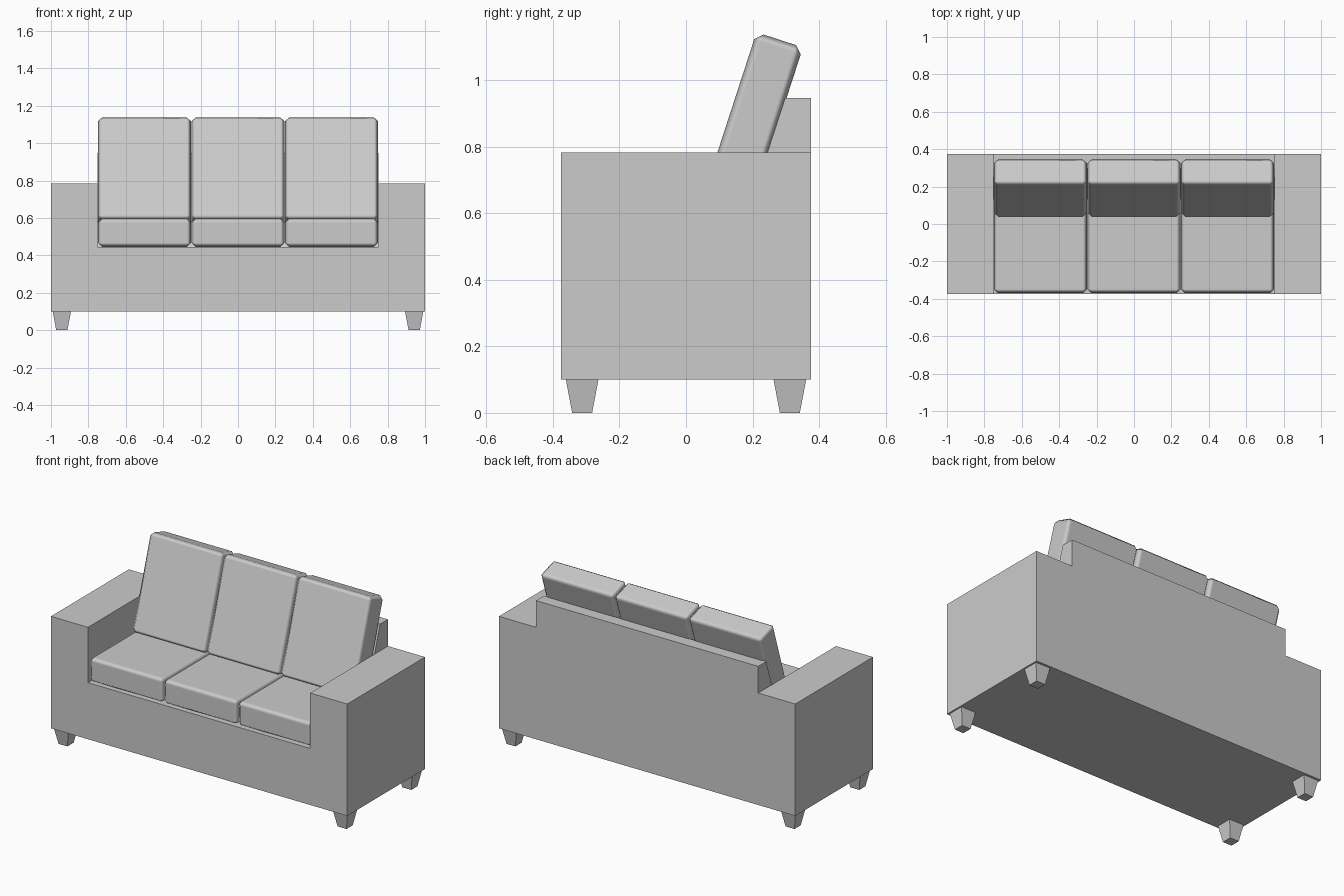
import bpy, bmesh, math
from mathutils import Matrix, Vector

if "Cube" in bpy.data.objects:
    bpy.data.objects.remove(bpy.data.objects["Cube"])

TILT = math.radians(18)


def add_object(name, bm):
    bmesh.ops.recalc_face_normals(bm, faces=bm.faces[:])
    mesh = bpy.data.meshes.new(name)
    bm.to_mesh(mesh)
    bm.free()
    obj = bpy.data.objects.new(name, mesh)
    bpy.context.collection.objects.link(obj)
    return obj


def prism(name, points, sweep):
    """Extrude a closed 3D outline along a vector."""
    bm = bmesh.new()
    face = bm.faces.new([bm.verts.new(p) for p in points])
    out = bmesh.ops.extrude_face_region(bm, geom=[face])
    moved = [v for v in out["geom"] if isinstance(v, bmesh.types.BMVert)]
    bmesh.ops.translate(bm, vec=Vector(sweep), verts=moved)
    return add_object(name, bm)


def cushion(name, size, center, tilt=0.0):
    """Box with a small softened chamfer."""
    bm = bmesh.new()
    bmesh.ops.create_cube(bm, size=1, matrix=Matrix.Diagonal((*size, 1)))
    for f in bm.faces:
        f.smooth = True
    obj = add_object(name, bm)
    obj.location = center
    obj.rotation_euler.x = tilt
    bevel = obj.modifiers.new("soft_edges", 'BEVEL')
    bevel.width = 0.022
    bevel.segments = 1
    bevel.harden_normals = True


# Frame: stepped outline for arms and back, swept front to back
half = [(1, 0.10), (1, 0.783), (0.75, 0.783), (0.75, 0.946)]
outline = half + [(-x, z) for x, z in reversed(half)]
frame = prism("sofa_frame", [(x, -0.375, z) for x, z in outline], (0, 0.75, 0))

# Seat well with a sloping backrest, cut out of the frame
slope = math.tan(TILT)
well = [(-0.6, 0.445), (0.135, 0.445), (0.135 + slope * 0.755, 1.2), (-0.6, 1.2)]
cutter = prism("seat_well_cutter", [(-0.75, y, z) for y, z in well], (1.5, 0, 0))
cutter.hide_render = True
cutter.hide_viewport = True
cutter.display_type = 'WIRE'
cut = frame.modifiers.new("seat_well", 'BOOLEAN')
cut.operation = 'DIFFERENCE'
cut.solver = 'EXACT'
cut.object = cutter

# Three seat cushions and three leaning back cushions
up = Vector((0, math.sin(TILT), math.cos(TILT)))
out = Vector((0, math.cos(TILT), -math.sin(TILT)))
back_center = up * 0.865 + out * -0.0785
for i, side in enumerate(("left", "middle", "right")):
    x = (i - 1) * 0.5
    cushion(f"{side}_seat_cushion", (0.498, 0.5, 0.152), (x, -0.12, 0.521))
    cushion(f"{side}_back_cushion", (0.498, 0.147, 0.576),
            back_center + Vector((x, 0, 0)), -TILT)

# Four tapered square legs
for sx, sn in ((-1, "left"), (1, "right")):
    for sy, fn in ((-1, "front"), (1, "back")):
        bm = bmesh.new()
        r = math.sqrt(2)
        bmesh.ops.create_cone(bm, cap_ends=True, segments=4, radius1=0.03 * r,
                              radius2=0.049 * r, depth=0.1)
        bmesh.ops.rotate(bm, verts=bm.verts[:], cent=(0, 0, 0),
                         matrix=Matrix.Rotation(math.pi / 4, 3, 'Z'))
        leg = add_object(f"{fn}_{sn}_leg", bm)
        leg.location = (sx * 0.942, sy * 0.312, 0.05)
